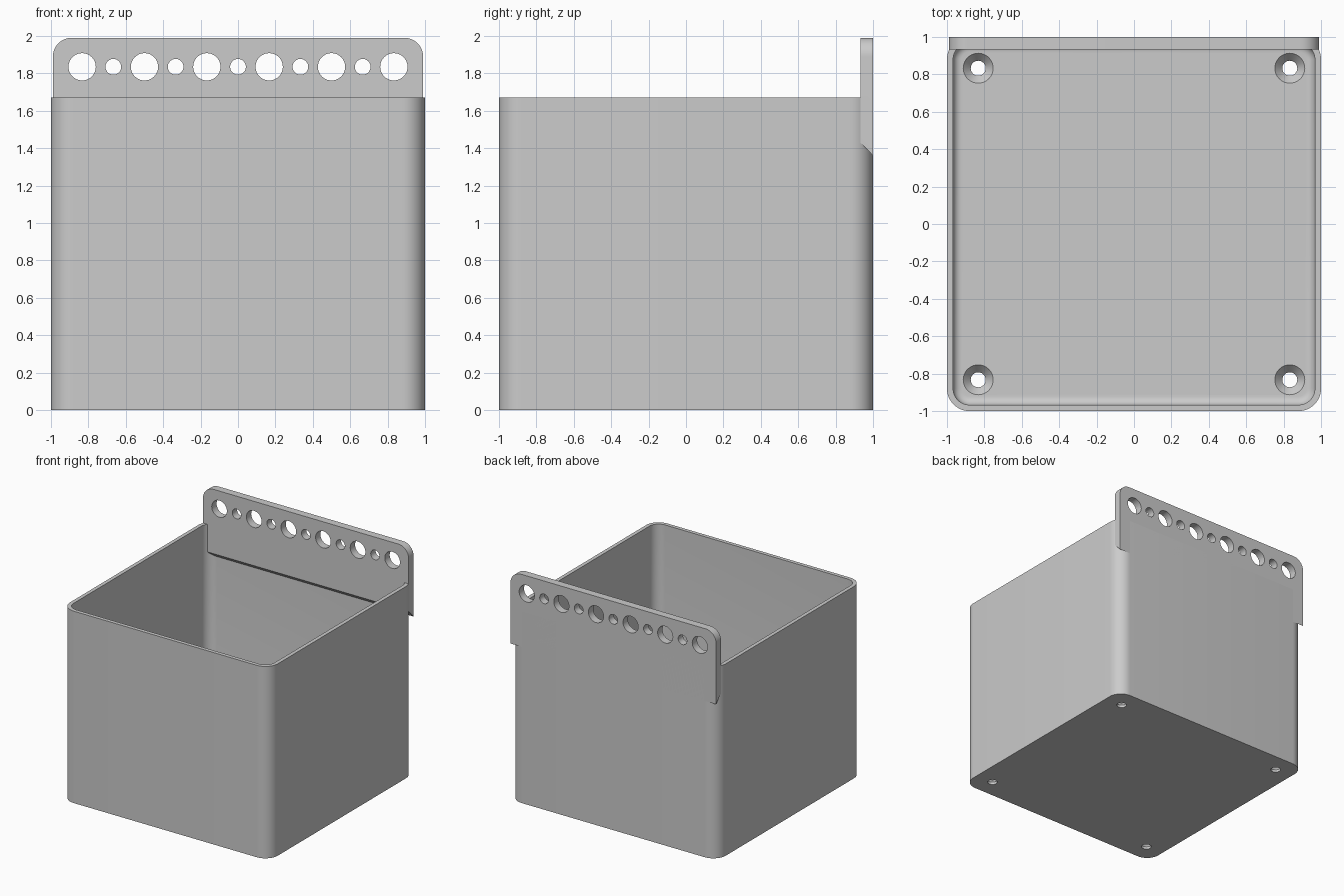
import bpy, bmesh
from math import sin, cos, pi, radians

if "Cube" in bpy.data.objects:
    bpy.data.objects.remove(bpy.data.objects["Cube"], do_unlink=True)

grey = bpy.data.materials.new("plain grey")
grey.use_nodes = True
grey.diffuse_color = (0.6, 0.6, 0.6, 1)
grey.node_tree.nodes["Principled BSDF"].inputs["Base Color"].default_value = (0.6, 0.6, 0.6, 1)

WALL, FLOOR, RIM, CORNER = 0.033, 0.067, 1.67, 0.12


def loft(name, rings):
    """Closed solid through a list of matching point rings."""
    bm = bmesh.new()
    loops = [[bm.verts.new(p) for p in ring] for ring in rings]
    n = len(loops[0])
    for a, b in zip(loops, loops[1:]):
        for i in range(n):
            j = (i + 1) % n
            bm.faces.new((a[i], a[j], b[j], b[i]))
    bm.faces.new(loops[0][::-1])
    bm.faces.new(loops[-1])
    bmesh.ops.recalc_face_normals(bm, faces=bm.faces)
    mesh = bpy.data.meshes.new(name)
    bm.to_mesh(mesh)
    bm.free()
    mesh.materials.append(grey)
    obj = bpy.data.objects.new(name, mesh)
    bpy.context.collection.objects.link(obj)
    return obj


def rounded_square(half, radius, z, steps=12):
    c = half - radius
    ring = []
    for q, (sx, sy) in enumerate(((1, 1), (-1, 1), (-1, -1), (1, -1))):
        for k in range(steps + 1):
            a = pi / 2 * (q + k / steps)
            ring.append((sx * c + radius * cos(a), sy * c + radius * sin(a), z))
    return ring


def circle(x, y, z, radius, axis="Z", steps=40):
    pts = []
    for k in range(steps):
        u, v = radius * cos(2 * pi * k / steps), radius * sin(2 * pi * k / steps)
        pts.append((x + u, y + v, z) if axis == "Z" else (x + u, y, z + v))
    return pts


def cut(target, cutters):
    """Subtract the cutters, apply, and remove them."""
    bpy.context.view_layer.objects.active = target
    for c in cutters:
        c.hide_render = True
        mod = target.modifiers.new("cut", "BOOLEAN")
        mod.operation, mod.solver, mod.object = "DIFFERENCE", "EXACT", c
        bpy.ops.object.modifier_apply(modifier=mod.name)
        bpy.data.objects.remove(c, do_unlink=True)


# Square bin with rounded vertical corners
bin_body = loft("bin_body", [rounded_square(1, CORNER, 0), rounded_square(1, CORNER, RIM)])

# Hollow with a fillet around the floor
inner, fillet = 1 - WALL, 0.045
rings = []
for k in range(7):
    a = pi / 2 * k / 6
    inset = fillet * (1 - sin(a))
    rings.append(rounded_square(inner - inset, CORNER - WALL - inset, FLOOR + fillet * (1 - cos(a))))
rings.append(rounded_square(inner, CORNER - WALL, RIM + 0.1))
cut(bin_body, [loft("cavity_cutter", rings)])

# Countersunk screw holes in the floor
screw = 0.833
cut(bin_body, [
    loft("screw_cutter", [circle(x, y, z, r) for z, r in
                          ((-0.1, 0.04), (FLOOR - 0.045, 0.04), (FLOOR, 0.08), (FLOOR + 0.02, 0.08))])
    for x in (-screw, screw) for y in (-screw, screw)])

# Hanging plate: rounded top corners and a sloped lower edge
half, top, rad, front = 0.99, 1.99, 0.1, 0.933
arc = [(half - rad + rad * cos(pi / 2 * k / 12), top - rad + rad * sin(pi / 2 * k / 12)) for k in range(13)]
outline = arc + [(-x, z) for x, z in reversed(arc)]


def plate_ring(y, bottom):
    return [(x, y, z) for x, z in outline + [(-half, bottom), (half, bottom)]]


hanging_plate = loft("hanging_plate", [plate_ring(front, 1.43), plate_ring(1, 1.36)])

# Row of alternating large and small holes
cut(hanging_plate, [
    loft("hole_cutter", [circle(i / 6, y, 1.835, 0.073 if i % 2 else 0.042, "Y") for y in (0.8, 1.1)])
    for i in range(-5, 6)])

# Smooth rounded surfaces, keep crisp edges
for obj in (bin_body, hanging_plate):
    bpy.ops.object.select_all(action="DESELECT")
    obj.select_set(True)
    bpy.context.view_layer.objects.active = obj
    bpy.ops.object.shade_smooth_by_angle(angle=radians(30))
